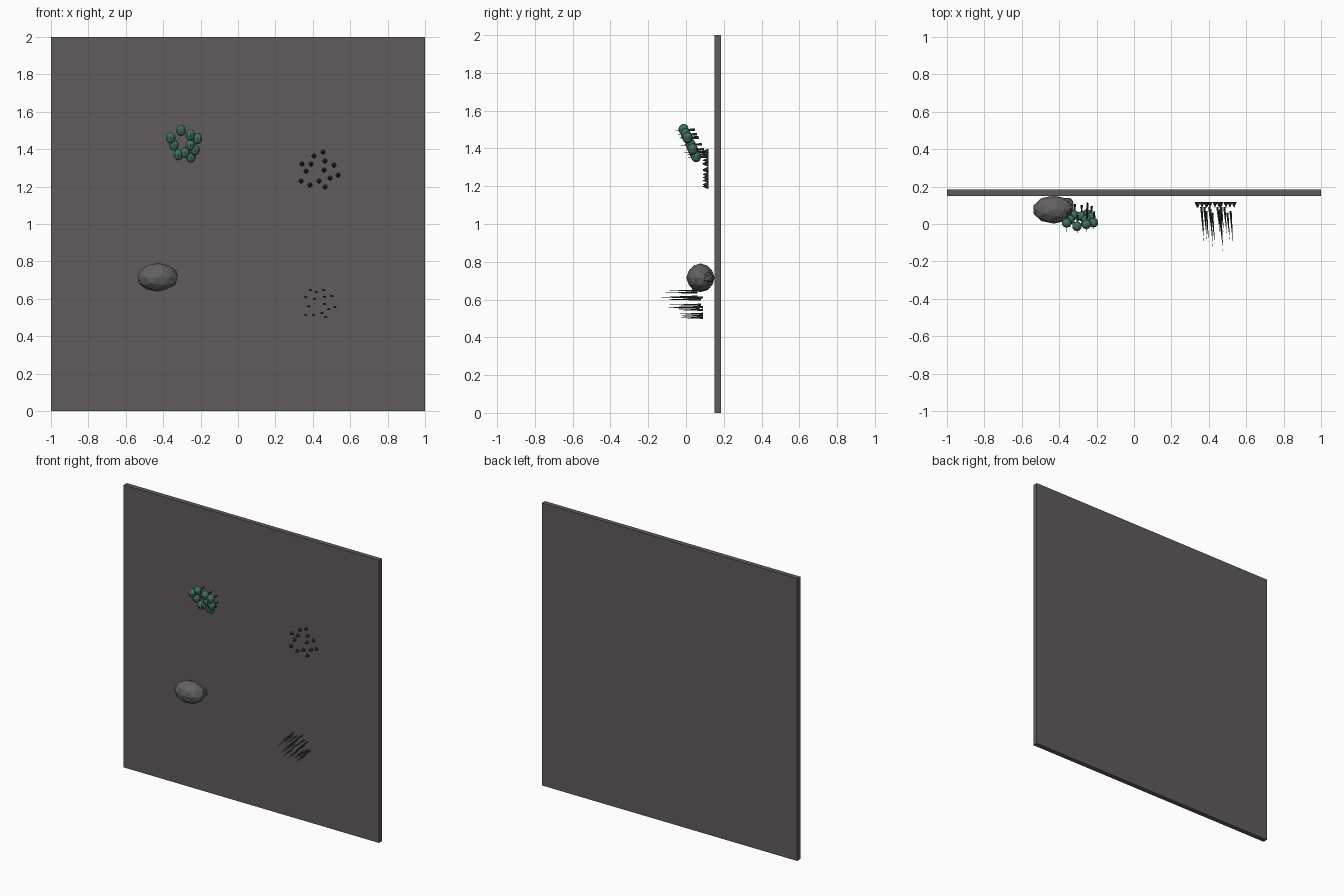
import bpy, bmesh, math
from mathutils import Matrix, Vector

if "Cube" in bpy.data.objects:
    bpy.data.objects.remove(bpy.data.objects["Cube"])


def material(name, rgb):
    m = bpy.data.materials.new(name)
    m.diffuse_color = (*rgb, 1)
    m.use_nodes = True
    m.node_tree.nodes["Principled BSDF"].inputs["Base Color"].default_value = m.diffuse_color
    return m


STONE = material("stone", (0.12, 0.105, 0.108))
ROCK = material("rock", (0.125, 0.12, 0.12))
GREEN = material("green", (0.055, 0.16, 0.11))
DARK = material("dark", (0.04, 0.045, 0.047))
DARK_GREEN = material("dark_green", (0.03, 0.055, 0.045))


def finish(bm, name, mat, smooth=False):
    me = bpy.data.meshes.new(name)
    for f in bm.faces:
        f.smooth = smooth
    bm.to_mesh(me)
    bm.free()
    me.materials.append(mat)
    ob = bpy.data.objects.new(name, me)
    bpy.context.collection.objects.link(ob)
    return ob


def add_spike(bm, base, tip, r, sides):
    base, tip = Vector(base), Vector(tip)
    d = tip - base
    mat = Matrix.Translation((base + tip) / 2) @ d.to_track_quat('Z', 'Y').to_matrix().to_4x4()
    bmesh.ops.create_cone(bm, cap_ends=True, segments=sides, radius1=r, radius2=0,
                          depth=d.length, matrix=mat)


def add_rock(bm, loc, radii, subdiv=2):
    mat = Matrix.Translation(loc) @ Matrix.Diagonal((*radii, 1))
    bmesh.ops.create_icosphere(bm, subdivisions=subdiv, radius=1, matrix=mat)


# wall panel
bm = bmesh.new()
bmesh.ops.create_cube(bm, size=1, matrix=Matrix.Translation((0, 0.167, 1)) @ Matrix.Diagonal((2, 0.034, 2, 1)))
finish(bm, "wall_panel", STONE)

# rock lump with a smaller lobe at its end
bm = bmesh.new()
add_rock(bm, (-0.43, 0.077, 0.715), (0.112, 0.075, 0.076))
finish(bm, "boulder", ROCK)
bm = bmesh.new()
add_rock(bm, (-0.355, 0.108, 0.715), (0.036, 0.038, 0.034), 1)
finish(bm, "boulder_lobe", ROCK)

# green bead cluster, leaning out towards the top, with a thorn through each bead
beads = [(-0.36, 1.46), (-0.305, 1.5), (-0.255, 1.476), (-0.217, 1.457), (-0.342, 1.422),
         (-0.255, 1.422), (-0.23, 1.396), (-0.32, 1.37), (-0.283, 1.382), (-0.252, 1.357)]
balls, thorns = bmesh.new(), bmesh.new()
for x, z in beads:
    y = 0.052 - (z - 1.36) * 0.46
    bmesh.ops.create_uvsphere(balls, u_segments=10, v_segments=7, radius=1,
                              matrix=Matrix.Translation((x, y, z)) @ Matrix.Diagonal((0.027, 0.027, 0.03, 1)))
    add_spike(thorns, (x + 0.004, y + 0.06, z), (x, y - 0.055, z - 0.005), 0.007, 6)
finish(balls, "green_beads", GREEN)
finish(thorns, "bead_thorns", DARK_GREEN)

# short studs
studs = [(0.455, 1.385), (0.406, 1.364), (0.342, 1.321), (0.39, 1.321), (0.465, 1.337),
         (0.513, 1.316), (0.364, 1.283), (0.46, 1.289), (0.535, 1.262), (0.337, 1.23),
         (0.433, 1.23), (0.492, 1.246), (0.385, 1.209), (0.465, 1.198)]
bm = bmesh.new()
for x, z in studs:
    add_spike(bm, (x, 0.118, z), (x, 0.086, z), 0.014, 7)
finish(bm, "short_studs", DARK)

# long needles: x, z, back y, front y
needles = [(0.39, 0.647, 0.06, -0.1), (0.422, 0.636, 0.05, -0.11), (0.46, 0.647, 0.06, -0.09),
           (0.364, 0.61, 0.08, -0.1), (0.412, 0.6, 0.07, -0.13), (0.465, 0.61, 0.07, -0.15),
           (0.503, 0.615, 0.05, -0.09), (0.38, 0.56, 0.08, -0.09), (0.465, 0.572, 0.07, -0.1),
           (0.52, 0.556, 0.06, -0.11), (0.487, 0.545, 0.08, -0.06), (0.364, 0.513, 0.08, -0.04),
           (0.406, 0.513, 0.08, -0.05), (0.45, 0.524, 0.08, -0.05), (0.47, 0.503, 0.08, -0.04)]
bm = bmesh.new()
for x, z, back, front in needles:
    add_spike(bm, (x - 0.004, back + 0.01, z), (x + 0.01, front, z), 0.0065, 5)
finish(bm, "long_needles", DARK_GREEN)
